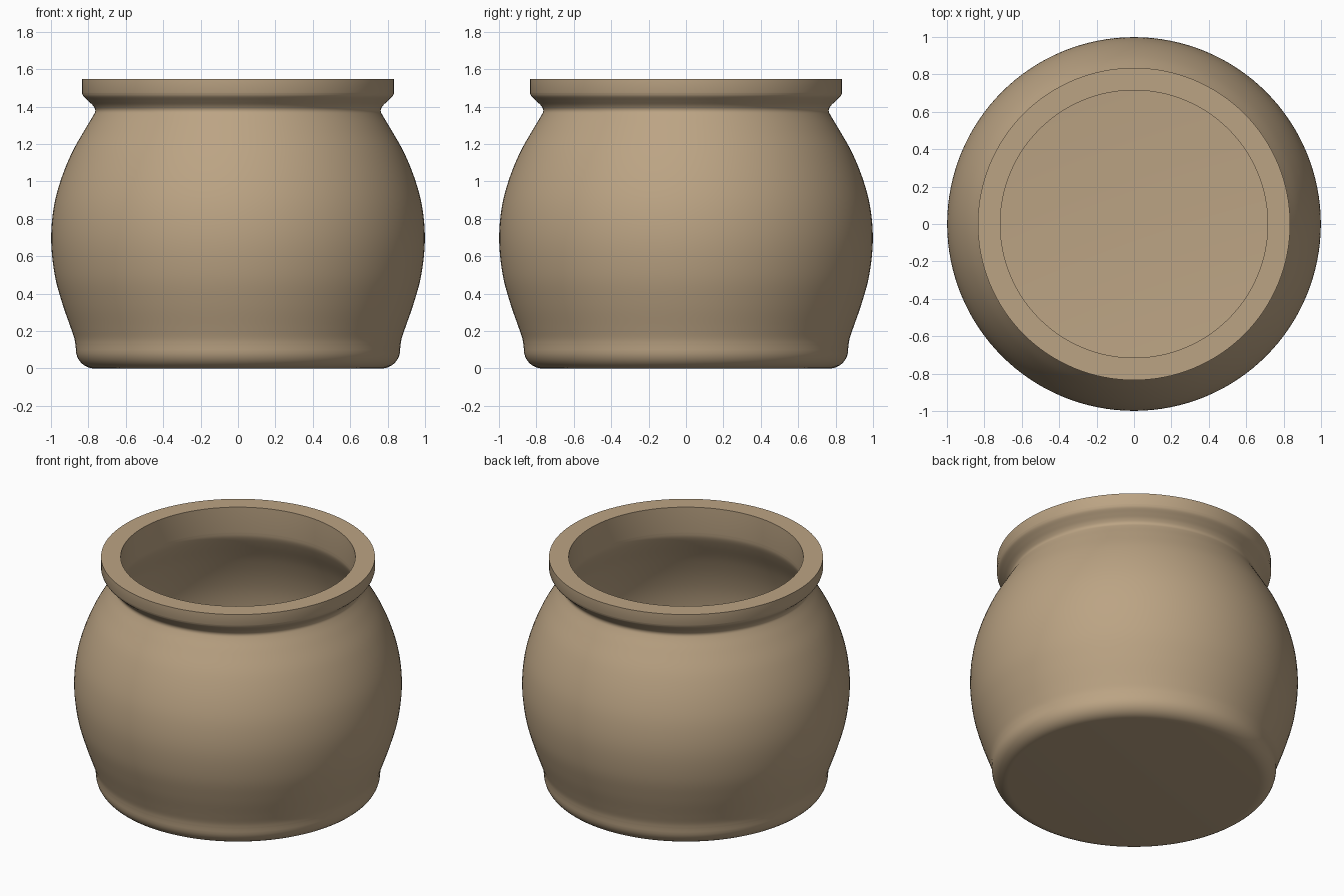
import bpy
import bmesh
import math
from mathutils import Vector

SEGMENTS = 128

default = bpy.data.objects.get("Cube")
if default:
    bpy.data.objects.remove(default, do_unlink=True)


def make_material(name, color):
    mat = bpy.data.materials.new(name)
    mat.use_nodes = True
    mat.diffuse_color = color
    mat.node_tree.nodes["Principled BSDF"].inputs["Base Color"].default_value = color
    return mat


def smooth_path(points, steps=5):
    """Catmull-Rom curve through (radius, height) points."""
    pts = [Vector(p) for p in points]
    pts = [2 * pts[0] - pts[1]] + pts + [2 * pts[-1] - pts[-2]]
    path = []
    for a, b, c, d in zip(pts, pts[1:], pts[2:], pts[3:]):
        for i in range(steps):
            t = i / steps
            path.append(0.5 * (2 * b + (c - a) * t + (2 * a - 5 * b + 4 * c - d) * t ** 2
                               + (3 * b - a - 3 * c + d) * t ** 3))
    return path + [pts[-2]]


def fillet(cx, cz, radius, start, end, steps=8):
    """Arc in the profile plane, angles in degrees."""
    angles = [math.radians(start + (end - start) * i / steps) for i in range(steps + 1)]
    return [Vector((cx + radius * math.cos(a), cz + radius * math.sin(a))) for a in angles]


def lathe(name, profile, mat):
    bm = bmesh.new()
    verts = [bm.verts.new((p[0], 0, p[1])) for p in profile]
    edges = [bm.edges.new(pair) for pair in zip(verts, verts[1:])]
    bmesh.ops.spin(bm, geom=verts + edges, axis=(0, 0, 1), cent=(0, 0, 0),
                   angle=math.tau, steps=SEGMENTS)
    bmesh.ops.remove_doubles(bm, verts=bm.verts, dist=0.0005)
    bmesh.ops.recalc_face_normals(bm, faces=bm.faces)
    mesh = bpy.data.meshes.new(name)
    bm.to_mesh(mesh)
    bm.free()
    mesh.materials.append(mat)
    obj = bpy.data.objects.new(name, mesh)
    bpy.context.collection.objects.link(obj)
    bpy.ops.object.select_all(action="DESELECT")
    obj.select_set(True)
    bpy.context.view_layer.objects.active = obj
    bpy.ops.object.shade_smooth_by_angle(angle=math.radians(35))
    return obj


clay = make_material("tan clay", (0.50, 0.37, 0.23, 1))

# Rounded foot, bulging belly and pinched neck
foot = [Vector((0, 0))] + fillet(0.767, 0.1, 0.1, -90, 0)
belly = smooth_path([(0.868, 0.12), (0.875, 0.16), (0.895, 0.22), (0.94, 0.35),
                     (0.98, 0.5), (0.999, 0.68), (0.987, 0.85), (0.95, 1.0),
                     (0.89, 1.15), (0.82, 1.275), (0.775, 1.35), (0.763, 1.38),
                     (0.775, 1.405), (0.80, 1.43), (0.826, 1.455), (0.835, 1.475)])

# Flat-topped rim and straight mouth
rim = [Vector(p) for p in ((0.835, 1.548), (0.715, 1.548))]

# Hollow inside with a flat floor
inside = smooth_path([(0.715, 1.38), (0.722, 1.34), (0.75, 1.28), (0.82, 1.15),
                      (0.88, 1.0), (0.917, 0.85), (0.929, 0.68), (0.91, 0.5),
                      (0.87, 0.35), (0.825, 0.22)])
floor = fillet(0.72, 0.17, 0.1, 0, -90) + [Vector((0, 0.07))]

lathe("pot", foot + belly + rim + inside + floor, clay)
